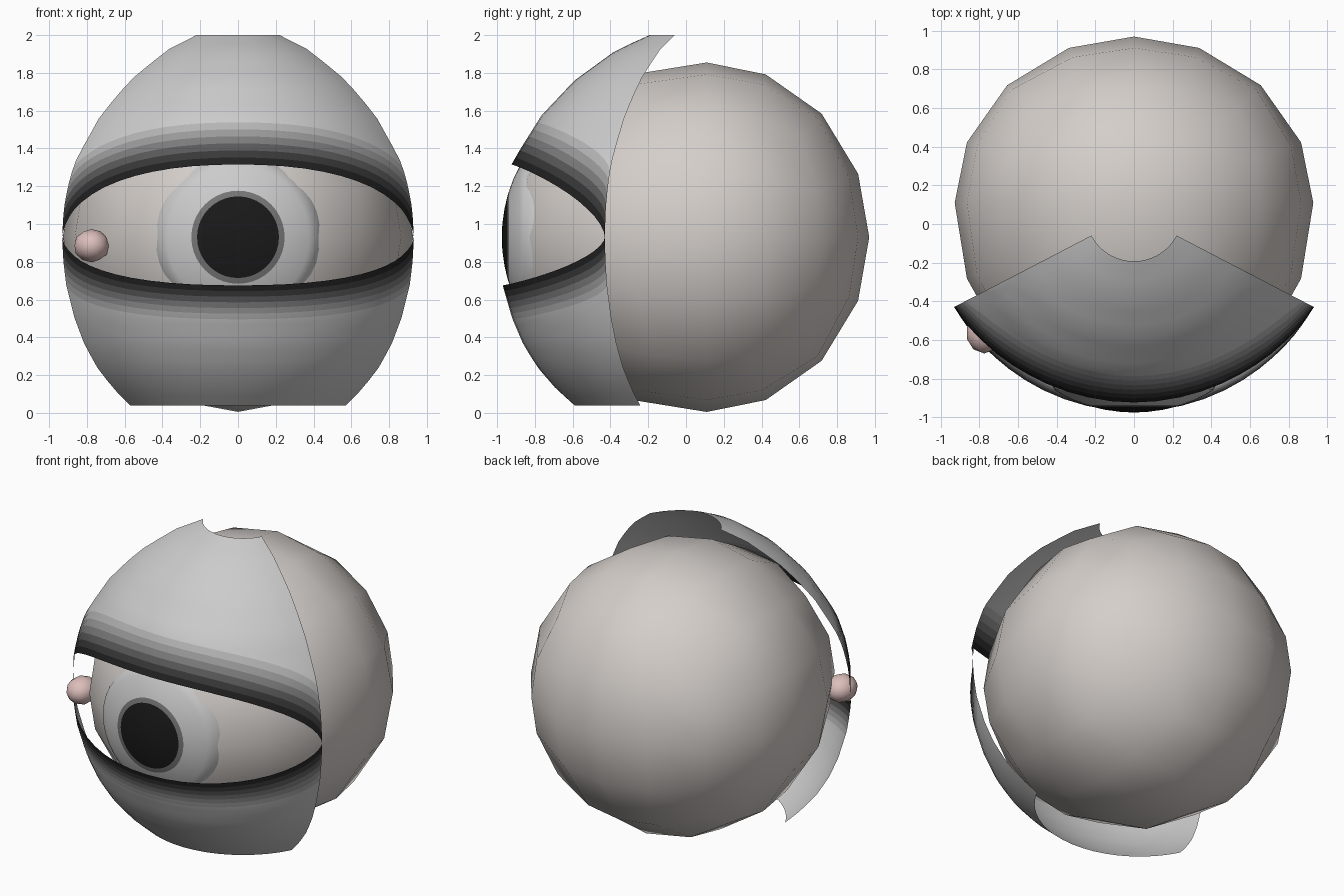
import bpy, bmesh, math
from mathutils import Vector, Matrix

if "Cube" in bpy.data.objects:
    bpy.data.objects.remove(bpy.data.objects["Cube"])

CZ = 0.93  # height of the eye axis


def material(name, color):
    m = bpy.data.materials.new(name)
    m.diffuse_color = (*color, 1)
    m.use_nodes = True
    m.node_tree.nodes["Principled BSDF"].inputs["Base Color"].default_value = m.diffuse_color
    return m


def finish(bm, name, mats):
    me = bpy.data.meshes.new(name)
    for p in bm.faces:
        p.smooth = True
    bm.to_mesh(me)
    bm.free()
    for m in mats:
        me.materials.append(m)
    ob = bpy.data.objects.new(name, me)
    bpy.context.collection.objects.link(ob)
    return ob


def interp(points, z):
    for (z0, r0), (z1, r1) in zip(points, points[1:]):
        if z <= z1:
            t = max(0, (z - z0) / (z1 - z0))
            return r0 + (r1 - r0) * t
    return points[-1][1]


def eye_point(v, s=1.0):
    """Unit direction to the egg-shaped eye surface (longer at the front)."""
    return Vector((v.x * 0.928 * s, 0.11 + v.y * (1.08 if v.y < 0 else 0.86) * s,
                   CZ + v.z * 0.925 * s))


# Eyeball: a cube subdivided and rounded into a sphere
bm = bmesh.new()
bmesh.ops.create_cube(bm, size=2)
bmesh.ops.subdivide_edges(bm, edges=bm.edges[:], cuts=3, use_grid_fill=True)
for v in bm.verts:
    c = [math.copysign(0.39, k) if 0.3 < abs(k) < 0.7 else k for k in v.co]
    v.co = eye_point(Vector(c).normalized())
finish(bm, "eyeball", [material("eye_white", (0.66, 0.62, 0.59))])

# Iris and pupil: a shallow cap following the front of the eye
cap = [(0.07, 1.005), (0.15, 1.005), (0.215, 1.005), (0.245, 1.005),
       (0.31, 1.005), (0.375, 1.003), (0.41, 1.0), (0.45, 0.97)]
ring_mats = [0, 0, 0, 1, 2, 2, 3, 4]
bm = bmesh.new()
N = 40
tip = bm.verts.new(eye_point(Vector((0, -1, 0)), 1.005))
prev = None
for (r, s), mi in zip(cap, ring_mats):
    k = r / 0.925
    ring = []
    for i in range(N):
        a = 2 * math.pi * i / N
        d = Vector((k * math.cos(a), -math.sqrt(1 - k * k), k * math.sin(a)))
        ring.append(bm.verts.new(eye_point(d, s)))
    for i in range(N):
        j = (i + 1) % N
        f = bm.faces.new((tip, ring[i], ring[j]) if prev is None
                         else (prev[i], ring[i], ring[j], prev[j]))
        f.material_index = mi
    prev = ring
finish(bm, "iris_and_pupil", [
    material("pupil_black", (0.01, 0.01, 0.01)), material("pupil_rim", (0.18, 0.18, 0.18)),
    material("iris_light", (0.72, 0.72, 0.72)), material("iris_mid", (0.6, 0.6, 0.6)),
    material("iris_edge", (0.55, 0.55, 0.54))])

# Eyelids: parts of a turned shell, dark along the lash line
HALF = math.radians(62.5)
shades = [0.015, 0.04, 0.10, 0.2, 0.32, 0.46, 0.6]
lid_mats = [material(f"lid_shade_{i}", (s, s, s)) for i, s in enumerate(shades)]
lid_mats.append(material("lid_grey", (0.72, 0.72, 0.72)))
shell = [(0.04, 0.645), (0.13, 0.745), (0.24, 0.84), (0.36, 0.915), (0.5, 0.975),
         (0.675, 1.025), (0.8, 1.042), (CZ, 1.05), (1.08, 1.04), (1.2, 1.015),
         (1.317, 0.978), (1.4, 0.93), (1.575, 0.82), (1.76, 0.645), (1.92, 0.425),
         (2.0, 0.248)]


def eyelid(name, opening, end_z, dark_part):
    U, bands = 28, len(lid_mats) - 1
    # fine rows in the dark strip, wider rows beyond it
    rows = [dark_part * i / bands for i in range(bands)]
    rows += [dark_part + (1 - dark_part) * i / 9 for i in range(10)]
    up = end_z > CZ
    bm = bmesh.new()
    grid = []
    for v in rows:
        line = []
        for i in range(U + 1):
            t = math.sin((i / U - 0.5) * math.pi)  # denser near the corners
            edge = CZ + opening * max(0, 1 - abs(t) ** 2.2) ** 0.6
            z = edge + (end_z - edge) * v
            r, a = interp(shell, z), t * HALF
            line.append(bm.verts.new((r * math.sin(a), 0.055 - r * math.cos(a), z)))
        grid.append(line)
    for k in range(len(rows) - 1):
        for i in range(U):
            q = [grid[k][i], grid[k][i + 1], grid[k + 1][i + 1], grid[k + 1][i]]
            f = bm.faces.new(q if up else q[::-1])
            f.material_index = min(k, bands)
    finish(bm, name, lid_mats)


eyelid("upper_eyelid", 0.385, 2.0, 0.38)
eyelid("lower_eyelid", -0.255, 0.04, 0.33)

# Tear duct: small pink lump in the corner
bm = bmesh.new()
bmesh.ops.create_icosphere(bm, subdivisions=2, radius=1)
bm.transform(Matrix.Translation((-0.775, -0.56, 0.885)) @ Matrix.Diagonal((0.095, 0.11, 0.088, 1)))
finish(bm, "tear_duct", [material("pink", (0.72, 0.52, 0.5))])
